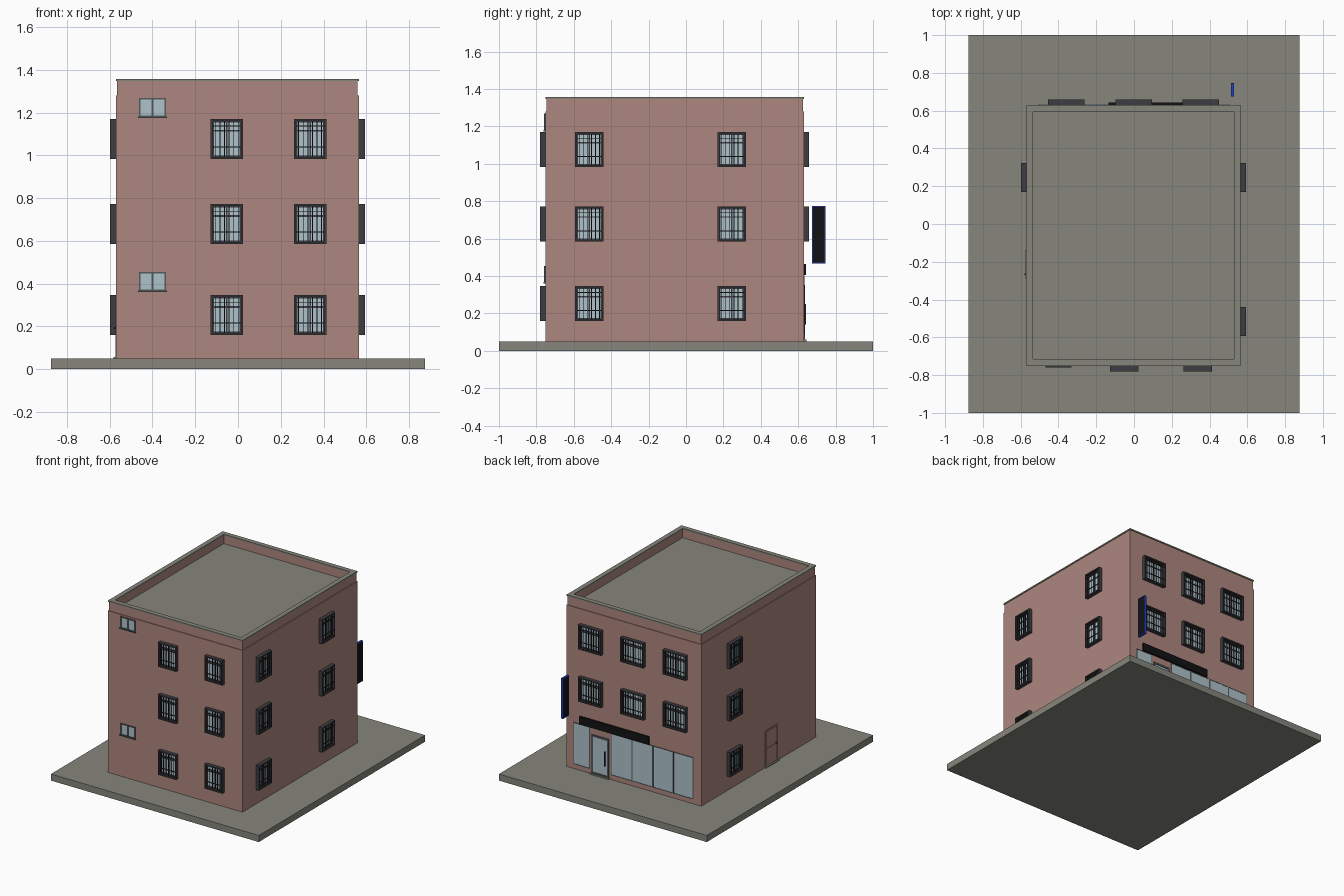
import bpy, bmesh

if "Cube" in bpy.data.objects:
    bpy.data.objects.remove(bpy.data.objects["Cube"])

def mat(name, rgb):
    m = bpy.data.materials.new(name)
    m.diffuse_color = (*rgb, 1)
    m.use_nodes = True
    m.node_tree.nodes["Principled BSDF"].inputs["Base Color"].default_value = m.diffuse_color
    return m

BRICK = mat("dusty_red_wall", (0.42, 0.24, 0.21))
STONE = mat("grey_concrete", (0.24, 0.24, 0.205))
FRAME = mat("charcoal_frame", (0.048, 0.048, 0.055))
BAR = mat("dark_bars", (0.025, 0.025, 0.028))
GLASS = mat("pale_glass", (0.42, 0.54, 0.60))
BLACK = mat("sign_black", (0.006, 0.006, 0.007))
BLUE = mat("sign_blue", (0.02, 0.05, 0.5))
GREY = mat("slate_frame", (0.09, 0.10, 0.105))

# wall planes of the building
X0, X1, Y0, Y1 = -0.57, 0.565, -0.752, 0.63

def build(name, boxes):
    """One object from boxes (x0, x1, y0, y1, z0, z1, material)."""
    mats, bm = [], bmesh.new()
    for x0, x1, y0, y1, z0, z1, m in boxes:
        if m not in mats:
            mats.append(m)
        ret = bmesh.ops.create_cube(bm, size=1)
        for v in ret["verts"]:
            v.co = (x1 if v.co.x > 0 else x0, y1 if v.co.y > 0 else y0, z1 if v.co.z > 0 else z0)
        for f in {f for v in ret["verts"] for f in v.link_faces}:
            f.material_index = mats.index(m)
    me = bpy.data.meshes.new(name)
    bm.to_mesh(me)
    bm.free()
    for m in mats:
        me.materials.append(m)
    ob = bpy.data.objects.new(name, me)
    bpy.context.collection.objects.link(ob)
    return ob

def on_wall(name, side, parts):
    """Parts (u0, u1, z0, z1, depth0, depth1, material) set onto a wall."""
    out = []
    for u0, u1, z0, z1, d0, d1, m in parts:
        if side == "front":
            b = (u0, u1, Y0 - d1, Y0 - d0)
        elif side == "back":
            b = (u0, u1, Y1 + d0, Y1 + d1)
        elif side == "right":
            b = (X1 + d0, X1 + d1, u0, u1)
        else:
            b = (X0 - d1, X0 - d0, u0, u1)
        out.append((*b, z0, z1, m))
    return build(name, out)

def border(u0, u1, z0, z1, t, d0, d1, m):
    return [(u0, u1, z0, z0 + t, d0, d1, m), (u0, u1, z1 - t, z1, d0, d1, m),
            (u0, u0 + t, z0 + t, z1 - t, d0, d1, m), (u1 - t, u1, z0 + t, z1 - t, d0, d1, m)]

def barred_window(side, u0, u1, z0, z1, bars):
    w, h, uc = u1 - u0, z1 - z0, (u0 + u1) / 2
    p = border(u0, u1, z0, z1, 0.009, -0.005, 0.028, FRAME)
    p.append((u0 + .005, u1 - .005, z0 + .005, z1 - .005, -0.005, 0.003, GLASS))
    p += border(u0 + .009, u1 - .009, z0 + .009, z1 - .009, 0.007, 0, 0.008, FRAME)
    p.append((uc - .004, uc + .004, z0 + .01, z1 - .01, 0, 0.008, FRAME))
    p.append((u0 + .01, u1 - .01, z0 + h * .68, z0 + h * .72, 0, 0.008, FRAME))
    for i in range(1, bars + 1):
        u = u0 + w * i / (bars + 1)
        p.append((u - .002, u + .002, z0 + .005, z1 - .005, 0.021, 0.025, BAR))
    for f in (0.3, 0.82):
        p.append((u0 + .005, u1 - .005, z0 + h * f - .002, z0 + h * f + .002, 0.021, 0.026, BAR))
    on_wall(side + "_barred_window", side, p)

# ground slab and main block
build("ground_slab", [(-0.875, 0.875, -1, 1, 0, 0.05, STONE)])
build("wall_block", [(X0, X1, Y0, Y1, 0.05, 1.28, BRICK)])

def ring(out, t, z0, z1, m):
    a, b, c, d = X0 + out, X1 - out, Y0 + out, Y1 - out
    return [(a, b, c, c + t, z0, z1, m), (a, b, d - t, d, z0, z1, m),
            (a, a + t, c + t, d - t, z0, z1, m), (b - t, b, c + t, d - t, z0, z1, m)]

# parapet, coping and sunken roof
build("parapet", ring(0.005, 0.028, 1.27, 1.347, BRICK))
build("parapet_coping", ring(0.0, 0.036, 1.347, 1.357, STONE))
build("roof_floor", [(X0 + .03, X1 - .03, Y0 + .03, Y1 - .03, 1.275, 1.284, STONE)])

# barred windows on every floor
FLOORS = [(0.16, 0.346), (0.585, 0.772), (0.983, 1.17)]
for i, (z0, z1) in enumerate(FLOORS):
    for u in (-0.128, 0.262):
        barred_window("front", u, u + 0.151, z0, z1, 6)
    for u in (-0.593, 0.169):
        barred_window("right", u, u + 0.153, z0, z1, 6)
    barred_window("left", 0.169, 0.322, z0, z1, 6)
    if i > 0:
        for u in (-0.455, -0.098, 0.258):
            barred_window("back", u, u + 0.192, z0, z1, 8)

# small sliding windows on the front
for z in (0.365, 1.178):
    p = border(-0.463, -0.337, z, z + .09, 0.008, -0.003, 0.006, GREY)
    p += [(-0.46, -0.34, z + .003, z + .087, -0.003, 0.002, GLASS),
          (-0.404, -0.396, z + .005, z + .085, 0, 0.005, GREY),
          (-0.468, -0.332, z - .004, z + .003, 0, 0.009, GREY)]
    on_wall("small_window", "front", p)

# shop front glazing
S0, S1 = 0.085, 0.403
p = []
for u0, u1 in [(-0.505, -0.335), (-0.335, -0.162), (-0.162, 0.012), (0.012, 0.188), (0.366, 0.505)]:
    p.append((u0, u1, S0, S1, -0.003, 0.002, GLASS))
    p += border(u0, u1, S0, S1, 0.005, -0.003, 0.004, GREY)
on_wall("shop_windows", "back", p)

# shop door with pull bar and step
p = border(0.207, 0.352, 0.055, 0.352, 0.014, -0.003, 0.007, GREY)
p += [(0.215, 0.345, 0.06, 0.35, -0.003, 0.003, GLASS),
      (0.236, 0.242, 0.14, 0.25, 0.003, 0.012, BAR),
      (0.2, 0.36, 0.05, 0.06, 0, 0.014, STONE)]
on_wall("shop_door", "back", p)

# shop sign board
on_wall("sign_board", "back", [(-0.135, 0.45, 0.405, 0.465, -0.002, 0.012, BLACK)])

# hanging blade sign: blue rim around black panel
p = [(0.515, 0.528, 0.678, 0.742, 0.472, 0.771, BLACK)]
for y0, y1, z0, z1 in [(0.674, 0.746, 0.468, 0.473), (0.674, 0.746, 0.77, 0.775),
                       (0.674, 0.679, 0.473, 0.77), (0.741, 0.746, 0.473, 0.77)]:
    p.append((0.513, 0.53, y0, y1, z0, z1, BLUE))
build("blade_sign", p)

# plain side door with step
p = border(-0.288, -0.138, 0.05, 0.33, 0.006, -0.002, 0.004, BRICK)
p += [(-0.278, -0.148, 0.2, 0.32, -0.002, 0.003, BRICK),
      (-0.278, -0.148, 0.06, 0.19, -0.002, 0.003, BRICK),
      (-0.27, -0.262, 0.188, 0.196, 0, 0.01, BAR),
      (-0.295, -0.131, 0.05, 0.057, 0, 0.012, STONE)]
on_wall("side_door", "left", p)
